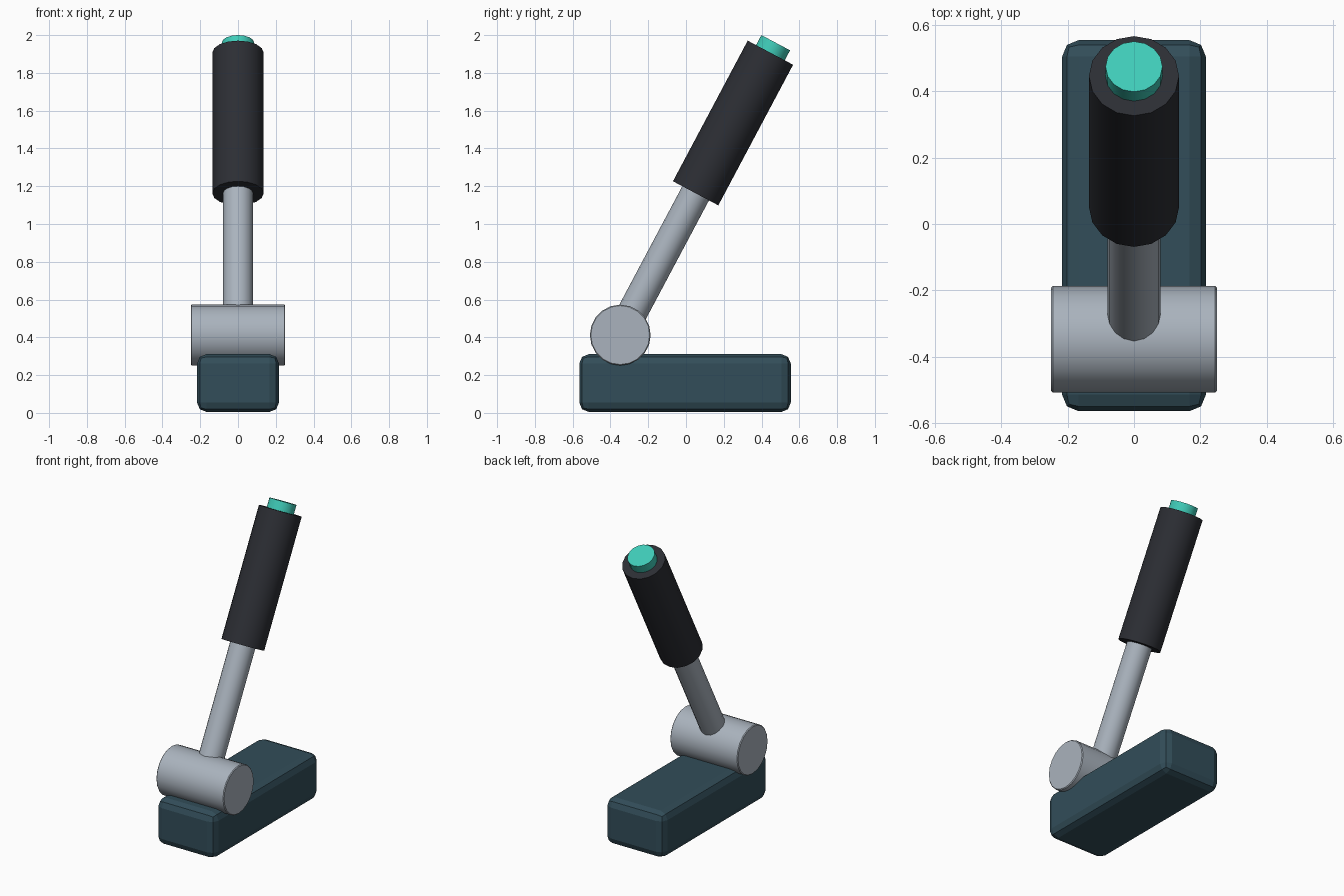
import bpy, math
from mathutils import Vector, Euler

if "Cube" in bpy.data.objects:
    bpy.data.objects.remove(bpy.data.objects["Cube"])

def material(name, rgb):
    m = bpy.data.materials.new(name)
    m.diffuse_color = (*rgb, 1)
    m.use_nodes = True
    m.node_tree.nodes["Principled BSDF"].inputs["Base Color"].default_value = m.diffuse_color
    return m

dark_teal = material("dark_teal", (0.032, 0.075, 0.10))
steel = material("steel", (0.40, 0.45, 0.51))
rubber = material("rubber", (0.025, 0.027, 0.034))
bright_teal = material("bright_teal", (0.05, 0.60, 0.48))

def finish(name, mat, bevel=0, segments=1):
    ob = bpy.context.object
    ob.name = name
    ob.data.materials.append(mat)
    if bevel:
        mod = ob.modifiers.new("bevel", 'BEVEL')
        mod.width, mod.segments = bevel, segments
        mod.limit_method = 'ANGLE'
        mod.angle_limit = math.radians(40)
    return ob

PIVOT = Vector((0, -0.348, 0.412))
TILT = Euler((-math.radians(28), 0, 0))
AXIS = Vector((0, 0, 1))
AXIS.rotate(TILT)

# Handle parts are cylinders placed by distance along the tilted axis
def handle_part(name, mat, radius, start, end, bevel=0):
    bpy.ops.mesh.primitive_cylinder_add(
        vertices=16, radius=radius, depth=end - start,
        location=PIVOT + AXIS * (start + end) / 2, rotation=TILT)
    bpy.ops.object.shade_smooth_by_angle(angle=math.radians(35))
    return finish(name, mat, bevel)

# Base block with rounded edges
bpy.ops.mesh.primitive_cube_add(size=1, location=(0, -0.005, 0.158))
bpy.context.object.scale = (0.434, 1.12, 0.306)
bpy.ops.object.transform_apply(location=False, rotation=False, scale=True)
finish("base_block", dark_teal, 0.05, 2)

# Pivot barrel across the base
bpy.ops.mesh.primitive_cylinder_add(
    vertices=20, radius=0.161, depth=0.5, location=PIVOT,
    rotation=(0, math.pi / 2, 0))
bpy.ops.object.shade_smooth_by_angle(angle=math.radians(35))
finish("pivot_barrel", steel, 0.005)

# Lever rod, grip and thumb button
handle_part("lever_rod", steel, 0.08, 0.0, 1.0)
handle_part("hand_grip", rubber, 0.136, 0.85, 1.693)
handle_part("thumb_button", bright_teal, 0.086, 1.60, 1.753)
